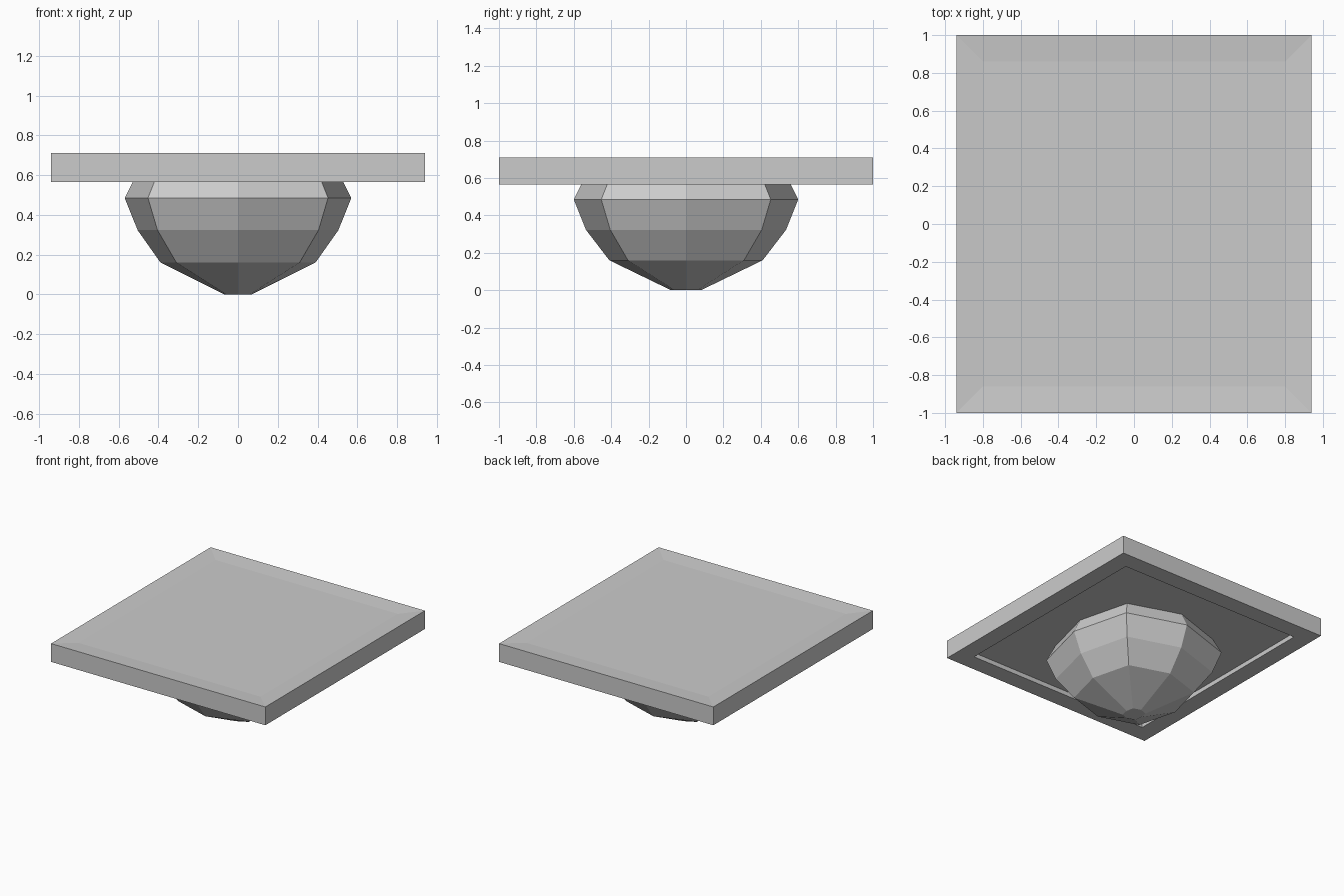
import bpy, bmesh

cube = bpy.data.objects.get("Cube")
if cube:
    bpy.data.objects.remove(cube, do_unlink=True)

grey = bpy.data.materials.new("plain_grey")
grey.use_nodes = True
grey.diffuse_color = (0.6, 0.6, 0.6, 1)
grey.node_tree.nodes["Principled BSDF"].inputs["Base Color"].default_value = (0.6, 0.6, 0.6, 1)


def loft(name, rings):
    """Skin a stack of closed rings and cap both ends."""
    bm = bmesh.new()
    loops = [[bm.verts.new(p) for p in ring] for ring in rings]
    for a, b in zip(loops, loops[1:]):
        for i in range(len(a)):
            j = (i + 1) % len(a)
            bm.faces.new((a[i], a[j], b[j], b[i]))
    bm.faces.new(loops[0][::-1])
    bm.faces.new(loops[-1])
    bmesh.ops.recalc_face_normals(bm, faces=bm.faces)
    mesh = bpy.data.meshes.new(name)
    bm.to_mesh(mesh)
    bm.free()
    mesh.materials.append(grey)
    obj = bpy.data.objects.new(name, mesh)
    bpy.context.collection.objects.link(obj)
    return obj


def rectangle(inset, z):
    x, y = 0.94 - inset, 1 - inset
    return [(x, y, z), (-x, y, z), (-x, -y, z), (x, -y, z)]


def octagon(x, y, corner, z):
    c = corner
    return [(x, 0, z), (c, c, z), (0, y, z), (-c, c, z),
            (-x, 0, z), (-c, -c, z), (0, -y, z), (c, -c, z)]


# Slab: recessed underside, straight sides, very shallow dished top
border = 0.14
loft("slab_top", [
    rectangle(border, 0.60), rectangle(border, 0.565), rectangle(0, 0.565),
    rectangle(0, 0.71), rectangle(border, 0.70)])

# Faceted eight-sided bowl, its top edge tucked into the slab
loft("bowl_base", [
    octagon(0.07, 0.08, 0.06, 0),
    octagon(0.39, 0.41, 0.31, 0.16),
    octagon(0.505, 0.535, 0.405, 0.323),
    octagon(0.57, 0.60, 0.453, 0.485),
    octagon(0.49, 0.52, 0.39, 0.645)])
